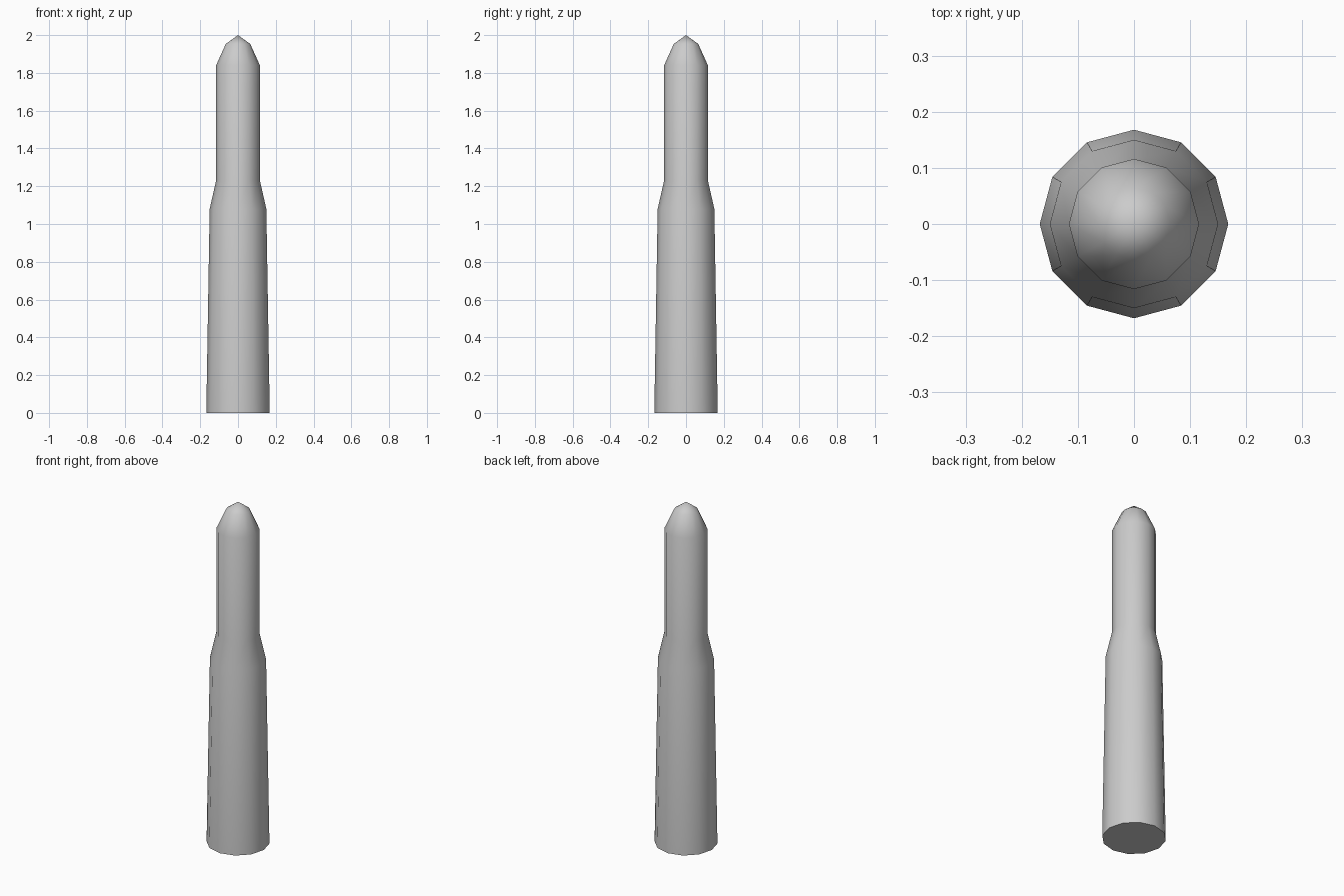
import bpy
import bmesh
import math

old = bpy.data.objects.get("Cube")
if old:
    bpy.data.objects.remove(old, do_unlink=True)

SIDES = 12

# Plain grey metal
grey = bpy.data.materials.new("grey_metal")
grey.use_nodes = True
colour = (0.6, 0.6, 0.6, 1)
grey.diffuse_color = colour
grey.node_tree.nodes["Principled BSDF"].inputs["Base Color"].default_value = colour

# Radius and height of each ring: tapered case, shoulder, straight neck, rounded nose
profile = [(0.168, 0), (0.15, 1.08), (0.116, 1.23), (0.116, 1.84), (0.065, 1.953)]

bm = bmesh.new()
rings = []
for radius, z in profile:
    angles = [2 * math.pi * i / SIDES for i in range(SIDES)]
    rings.append([bm.verts.new((radius * math.cos(a), radius * math.sin(a), z)) for a in angles])

# Walls between neighbouring rings
for low, high in zip(rings, rings[1:]):
    for i in range(SIDES):
        j = (i + 1) % SIDES
        bm.faces.new((low[i], low[j], high[j], high[i]))

# Pointed tip and flat base
tip = bm.verts.new((0, 0, 2))
for i in range(SIDES):
    bm.faces.new((rings[-1][i], rings[-1][(i + 1) % SIDES], tip))
bm.faces.new(rings[0][::-1])

mesh = bpy.data.meshes.new("cartridge")
bm.to_mesh(mesh)
bm.free()
mesh.materials.append(grey)
cartridge = bpy.data.objects.new("cartridge", mesh)
bpy.context.collection.objects.link(cartridge)

# Smooth sides with a crisp base rim
bpy.ops.object.select_all(action='DESELECT')
cartridge.select_set(True)
bpy.context.view_layer.objects.active = cartridge
bpy.ops.object.shade_smooth_by_angle(angle=math.radians(35))
